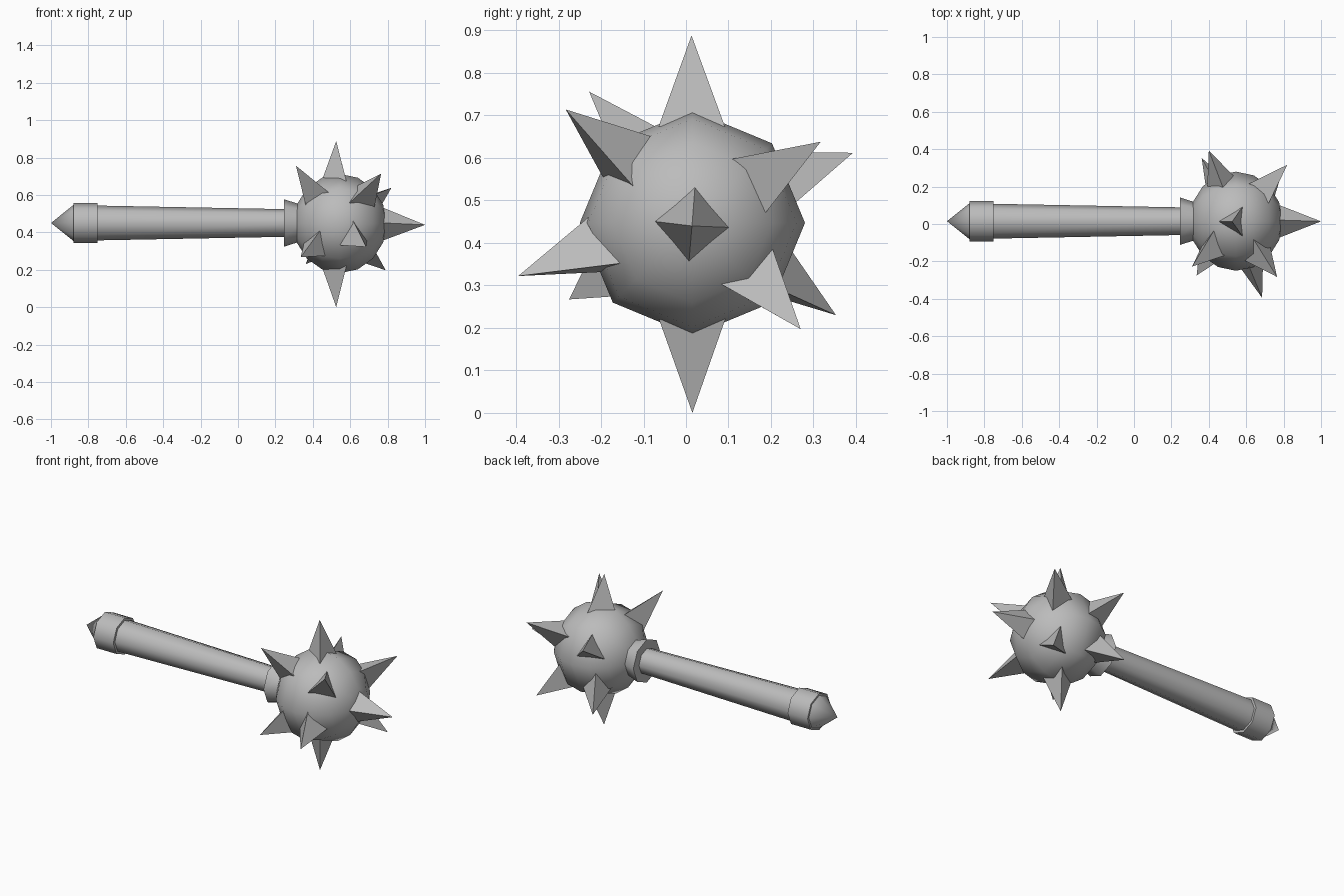
import bpy, bmesh, math
from mathutils import Vector, Matrix

cube = bpy.data.objects.get("Cube")
if cube:
    bpy.data.objects.remove(cube)

iron = bpy.data.materials.new("iron_grey")
iron.use_nodes = True
grey = (0.5, 0.5, 0.5, 1)
iron.diffuse_color = grey
iron.node_tree.nodes["Principled BSDF"].inputs["Base Color"].default_value = grey

AXIS_Y, AXIS_Z, SIDES = 0.015, 0.45, 8


def finish(name, bm, smooth_angle=None):
    bmesh.ops.recalc_face_normals(bm, faces=bm.faces)
    mesh = bpy.data.meshes.new(name)
    bm.to_mesh(mesh)
    bm.free()
    mesh.materials.append(iron)
    obj = bpy.data.objects.new(name, mesh)
    bpy.context.collection.objects.link(obj)
    if smooth_angle:
        bpy.ops.object.select_all(action="DESELECT")
        bpy.context.view_layer.objects.active = obj
        obj.select_set(True)
        bpy.ops.object.shade_smooth_by_angle(angle=math.radians(smooth_angle))
    return obj


def lathe_x(name, profile, smooth_angle, z=AXIS_Z):
    """Eight-sided turned part along x from (x, radius) points."""
    bm = bmesh.new()
    rings = []
    for x, r in profile:
        rings.append([bm.verts.new((x, AXIS_Y + r * math.sin(a), z + r * math.cos(a)))
                      for a in (math.tau * i / SIDES for i in range(SIDES))])
    for r0, r1 in zip(rings, rings[1:]):
        for i in range(SIDES):
            j = (i + 1) % SIDES
            bm.faces.new((r0[i], r0[j], r1[j], r1[i]))
    bm.faces.new(rings[0])
    bm.faces.new(rings[-1])
    bmesh.ops.remove_doubles(bm, verts=bm.verts, dist=0.0005)
    return finish(name, bm, smooth_angle)


# Shaft, pommel and collar
lathe_x("handle", [(-0.8, 0.094), (0.3, 0.073)], 60)
lathe_x("pommel_ring", [(-0.88, 0.108), (-0.75, 0.108)], 60)
lathe_x("pommel_point", [(-1.0, 0.0001), (-0.87, 0.104)], 60)
lathe_x("collar", [(0.245, 0.127), (0.33, 0.1)], 60)

# Head ball
centre = Vector((0.545, 0.014, 0.447))
steps = [math.pi * i / 8 for i in range(9)]
lathe_x("head_ball", [(centre.x - 0.25 * math.cos(a), max(0.265 * math.sin(a), 0.0001))
                      for a in steps], 80, centre.z)


def spike(name, tip, toward, sides=3, radius=0.09):
    """Pyramid out of the ball, one base corner turned toward a direction."""
    tip = Vector(tip)
    out = (tip - centre).normalized()
    base = centre + out * 0.225
    ref = Vector(toward)
    ref = (ref - out * ref.dot(out)).normalized() * radius
    bm = bmesh.new()
    apex = bm.verts.new(tip)
    ring = [bm.verts.new(base + Matrix.Rotation(math.tau * i / sides, 3, out) @ ref)
            for i in range(sides)]
    for i in range(sides):
        bm.faces.new((ring[i], ring[(i + 1) % sides], apex))
    bm.faces.new(ring)
    finish(name, bm)


# Spikes: tip position and the direction of one base corner
spike("spike_end", (1.0, 0.014, 0.44), (0, 0.08, 1), 4)
spike("spike_top", (0.525, 0.013, 0.888), (-1, 0, 0))
spike("spike_bottom", (0.525, 0.015, 0.0), (-1, 0, 0))
spike("spike_front_upper_outer", (0.765, -0.283, 0.714), (-0.2, 0.6, 0.7))
spike("spike_front_upper_inner", (0.31, -0.228, 0.756), (0.56, -0.49, 0.04))
spike("spike_front_lower_outer", (0.685, -0.395, 0.322), (0, -0.3, 0.65))
spike("spike_front_lower_inner", (0.335, -0.275, 0.267), (-1, 0.7, 0))
spike("spike_back_upper_outer", (0.82, 0.317, 0.638), (0.27, -0.52, 0.44))
spike("spike_back_upper_inner", (0.4, 0.393, 0.612), (0, 0, 1))
spike("spike_back_lower_outer", (0.79, 0.27, 0.197), (0.1, 0.52, 0.63))
spike("spike_back_lower_inner", (0.362, 0.353, 0.23), (0, 0, 1))
